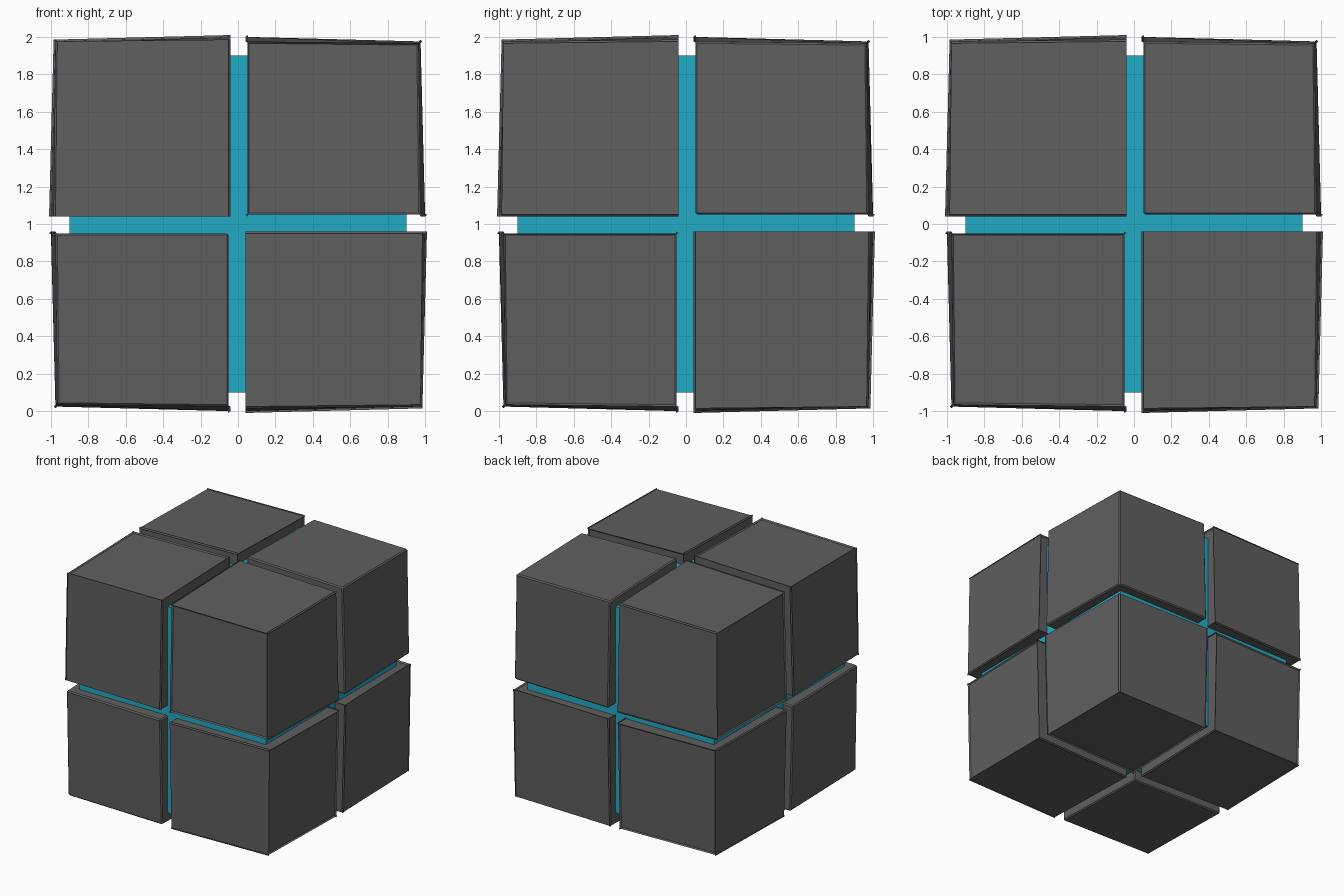
import bpy, bmesh
from itertools import product

if "Cube" in bpy.data.objects:
    bpy.data.objects.remove(bpy.data.objects["Cube"])


def material(name, rgb):
    m = bpy.data.materials.new(name)
    m.diffuse_color = (*rgb, 1)
    m.use_nodes = True
    m.node_tree.nodes["Principled BSDF"].inputs["Base Color"].default_value = m.diffuse_color
    return m


grey = material("dark grey", (0.115, 0.115, 0.115))
teal = material("teal", (0.016, 0.40, 0.55))

INNER = 0.05
# outer distance of a corner, by how many of the other two axes are also outer
OUTER = {0: 1.0, 1: 0.976, 2: 0.966}


def add_object(name, bm, mat):
    bmesh.ops.recalc_face_normals(bm, faces=bm.faces)
    me = bpy.data.meshes.new(name)
    bm.to_mesh(me)
    bm.free()
    me.materials.append(mat)
    ob = bpy.data.objects.new(name, me)
    ob.location.z = 1
    bpy.context.collection.objects.link(ob)
    return ob


# inner core cube
bm = bmesh.new()
bmesh.ops.create_cube(bm, size=1.8)
add_object("inner_core", bm, teal)

# eight corner blocks, outer faces tapering away from the gaps, thin bevels
for n, signs in enumerate(product((-1, 1), repeat=3), 1):
    bm = bmesh.new()
    bmesh.ops.create_cube(bm, size=2)
    for v in bm.verts:
        out = [v.co[i] > 0 for i in range(3)]
        for i in range(3):
            v.co[i] = signs[i] * (OUTER[sum(out) - 1] if out[i] else INNER)
    bmesh.ops.bevel(bm, geom=bm.edges[:], offset=0.01, segments=1,
                    affect='EDGES', profile=0.5)
    add_object(f"corner_block_{n}", bm, grey)
